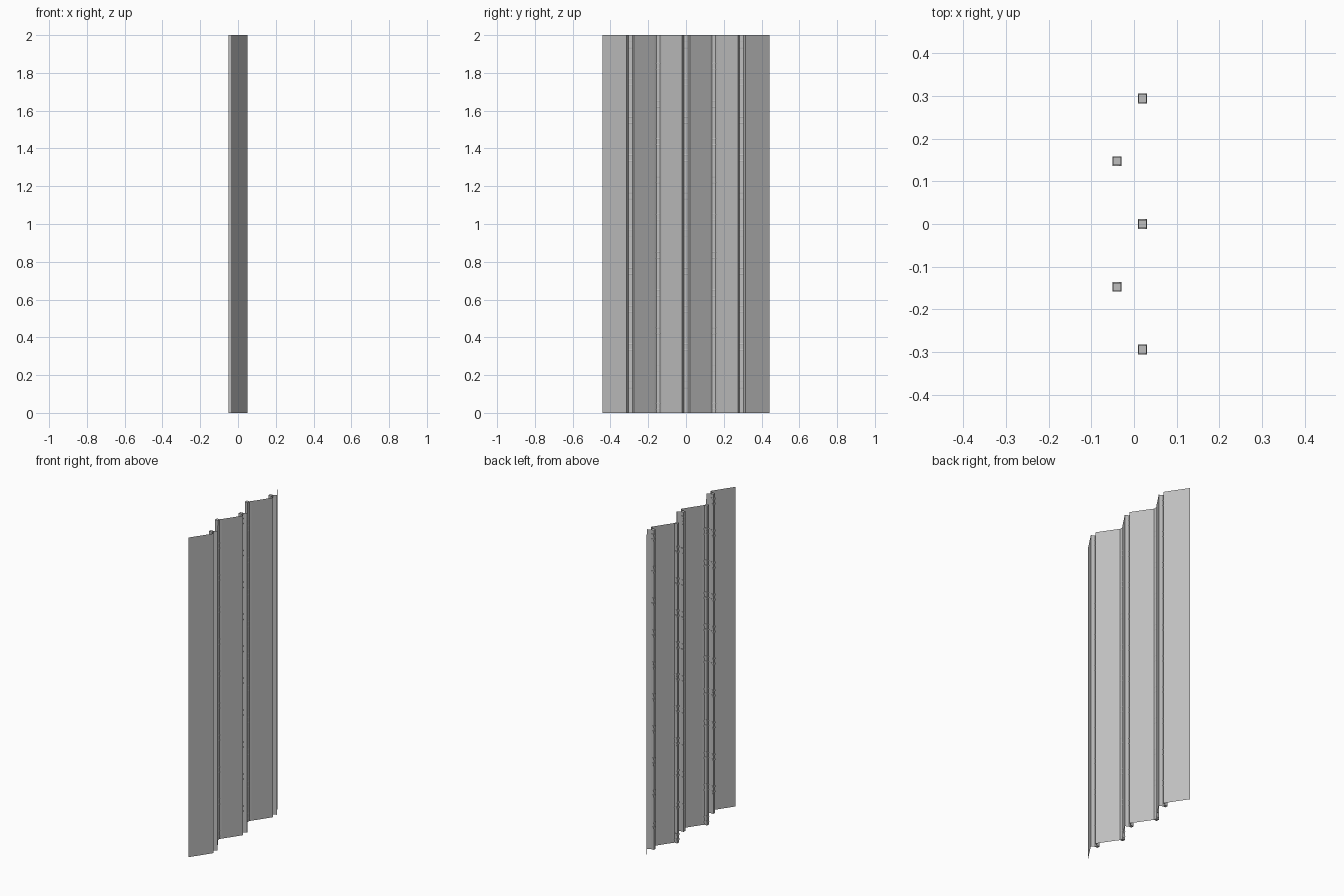
import bpy, bmesh, math
from mathutils import Matrix, Vector

cube = bpy.data.objects.get("Cube")
if cube:
    bpy.data.objects.remove(cube, do_unlink=True)

HEIGHT = 2.0
PITCH = 0.147          # distance between folds
HALF = 0.02            # half width of the groove at each fold
POST = 0.0095          # half width of a post
PEAK, VALLEY = 0.05, -0.022

metal = bpy.data.materials.new("plain grey metal")
metal.use_nodes = True
grey = (0.52, 0.52, 0.52, 1)
metal.diffuse_color = grey
metal.node_tree.nodes["Principled BSDF"].inputs["Base Color"].default_value = grey


def make_object(name, bm):
    mesh = bpy.data.meshes.new(name)
    bm.to_mesh(mesh)
    bm.free()
    mesh.materials.append(metal)
    obj = bpy.data.objects.new(name, mesh)
    bpy.context.collection.objects.link(obj)
    return obj


def sheet(name, start, end):
    """Thin upright sheet between two plan points."""
    bm = bmesh.new()
    corners = [(*start, 0), (*end, 0), (*end, HEIGHT), (*start, HEIGHT)]
    bm.faces.new([bm.verts.new(c) for c in corners])
    return make_object(name, bm)


def post(name, x, y):
    bm = bmesh.new()
    place = Matrix.Translation((x, y, HEIGHT / 2))
    size = Matrix.Diagonal((2 * POST, 2 * POST, HEIGHT, 1))
    bmesh.ops.create_cube(bm, size=1, matrix=place @ size)
    return make_object(name, bm)


def hinge_knuckles(name, x, y, first_z):
    """Pairs of short horizontal barrels spaced along a post."""
    bm = bmesh.new()
    turn = Matrix.Rotation(math.pi / 2, 4, "X")
    for k in range(10):
        for side in (-1, 1):
            spot = Vector((x, y, first_z + 0.2 * k + side * 0.016))
            bmesh.ops.create_cone(bm, cap_ends=True, segments=12, radius1=0.0105,
                                  radius2=0.0105, depth=0.023,
                                  matrix=Matrix.Translation(spot) @ turn)
    return make_object(name, bm)


# Posts, groove walls and hinges at the five folds
for i in range(-2, 3):
    y = i * PITCH
    is_peak = i % 2 == 0
    x = 0.02 if is_peak else -0.04
    label = i + 3
    post(f"post_{label}", x, y)
    hinge_knuckles(f"hinge_knuckles_{label}", x, y, 0.15 if is_peak else 0.035)
    for side, word in ((-1, "front"), (1, "back")):
        lip = (PEAK if is_peak else VALLEY, y + side * HALF)
        sheet(f"groove_wall_{word}_{label}", lip, (x + POST, y + side * POST))

# Six slanted panels between the folds
for i in range(-3, 3):
    low_y, high_y = i * PITCH, (i + 1) * PITCH
    rising = i % 2 != 0
    start = [VALLEY if rising else PEAK, low_y + HALF]
    end = [PEAK if rising else VALLEY, high_y - HALF]
    if i == -3:
        start = [-0.035, low_y]
    if i == 2:
        end = [-0.035, high_y]
    sheet(f"panel_{i + 4}", start, end)
